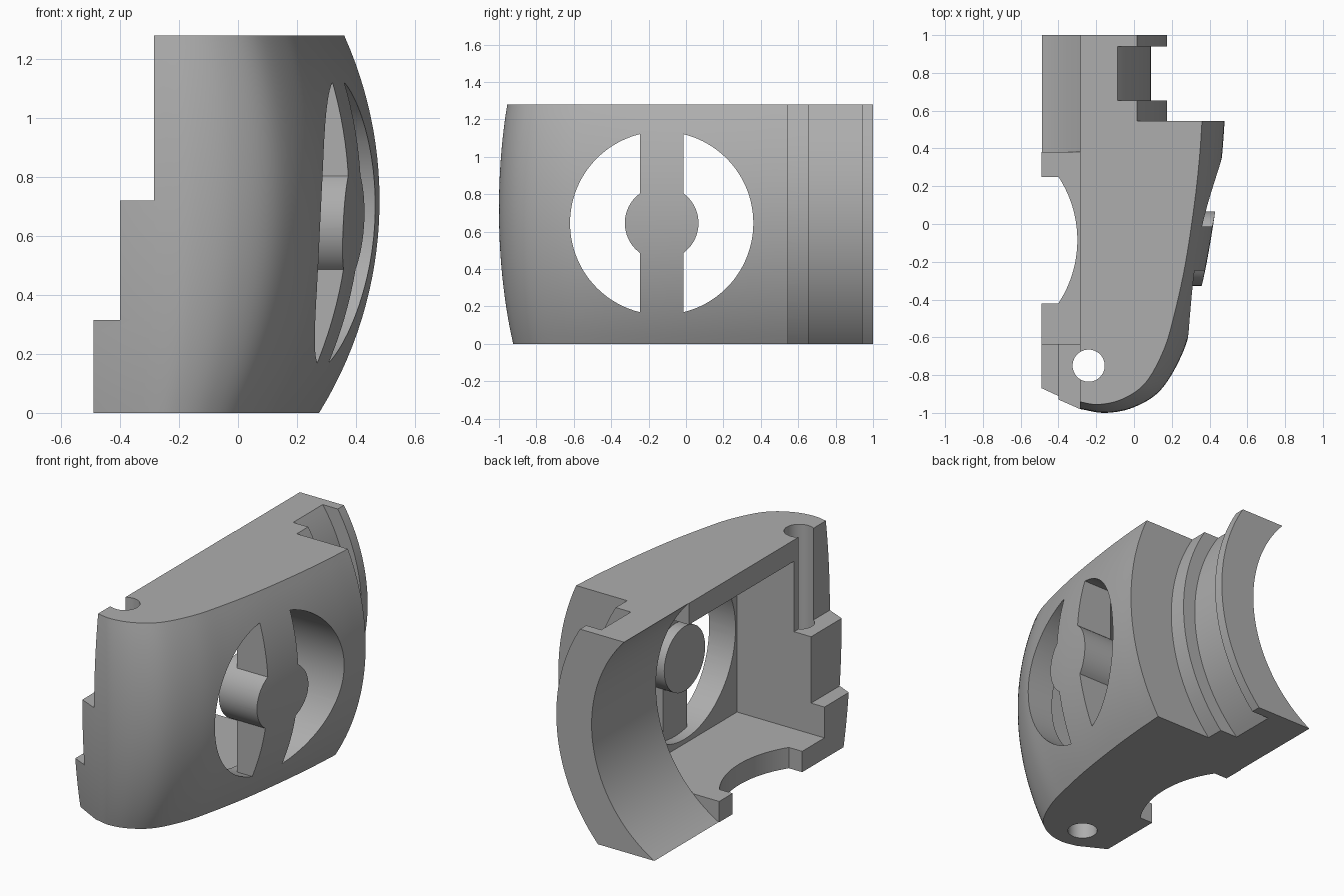
import bpy, bmesh, math
from mathutils import Vector

if "Cube" in bpy.data.objects:
    bpy.data.objects.remove(bpy.data.objects["Cube"])

grey = bpy.data.materials.new("plain_grey")
grey.use_nodes = True
COLOR = (0.42, 0.42, 0.42, 1)
grey.diffuse_color = COLOR
grey.node_tree.nodes["Principled BSDF"].inputs["Base Color"].default_value = COLOR

HEIGHT, FRONT_WALL, BORE_FRONT, BACK = 1.28, -0.635, 0.38, 0.545
AXIS_X, AXIS_Z = -0.887, 0.72          # shared centre of the long curved faces
LEFT = -0.49
HOLE_Y, HOLE_Z = -0.13, 0.645          # round side window


def make_object(name, bm):
    bmesh.ops.recalc_face_normals(bm, faces=bm.faces)
    mesh = bpy.data.meshes.new(name)
    bm.to_mesh(mesh)
    bm.free()
    mesh.materials.append(grey)
    obj = bpy.data.objects.new(name, mesh)
    bpy.context.collection.objects.link(obj)
    return obj


def prism(name, points, axis, low, high):
    """Extrude a 2D profile along the named axis."""
    place = {"x": lambda a, b, c: (c, a, b),
             "y": lambda a, b, c: (a, c, b),
             "z": lambda a, b, c: (a, b, c)}[axis]
    bm = bmesh.new()
    bottom = [bm.verts.new(place(a, b, low)) for a, b in points]
    top = [bm.verts.new(place(a, b, high)) for a, b in points]
    bm.faces.new(bottom)
    bm.faces.new(top)
    n = len(points)
    for i in range(n):
        j = (i + 1) % n
        bm.faces.new((bottom[i], bottom[j], top[j], top[i]))
    return make_object(name, bm)


def box(name, x, y, z):
    return prism(name, [(x[0], y[0]), (x[1], y[0]), (x[1], y[1]), (x[0], y[1])], "z", *z)


def arc(cx, cy, r, start, end, steps=32):
    angles = [start + (end - start) * i / steps for i in range(steps + 1)]
    return [(cx + r * math.cos(a), cy + r * math.sin(a)) for a in angles]


def circle(cx, cy, r, steps=64):
    return arc(cx, cy, r, 0, math.tau, steps)[:-1]


def combine(target, tool, operation):
    mod = target.modifiers.new(operation, "BOOLEAN")
    mod.operation = operation
    mod.solver = "EXACT"
    mod.object = tool
    bpy.context.view_layer.objects.active = target
    bpy.ops.object.modifier_apply(modifier=mod.name)
    bpy.data.objects.remove(tool)


def smooth_path(points, steps=6):
    """Pass a rounded curve through the points."""
    p = [Vector(q) for q in points]
    p = [2 * p[0] - p[1]] + p + [2 * p[-1] - p[-2]]
    out = []
    for a, b, c, d in zip(p, p[1:], p[2:], p[3:]):
        for i in range(steps):
            t = i / steps
            out.append(0.5 * (2 * b + (c - a) * t + (2 * a - 5 * b + 4 * c - d) * t * t
                              + (3 * b - a - 3 * c + d) * t ** 3))
    return out + [p[-2]]


# Bulged shell: plan outline pulled in toward the top and bottom
outline = smooth_path([(0.48, BACK), (0.465, 0.35), (0.435, 0.1), (0.38, -0.23),
                       (0.315, -0.5), (0.25, -0.7), (0.14, -0.88), (0, -0.97),
                       (-0.15, -1.0), (-0.285, -0.98)])
outline += [Vector((LEFT, -0.89)), Vector((LEFT, BACK))]
bm = bmesh.new()
rings = []
LEVELS = 28
R_OUTER = 0.48 - AXIS_X
for k in range(LEVELS + 1):
    z = HEIGHT * k / LEVELS
    inset = R_OUTER - math.sqrt(R_OUTER ** 2 - (z - AXIS_Z) ** 2)
    rings.append([bm.verts.new((p.x - inset * (p.x - LEFT) / 0.97,
                                p.y + 0.37 * inset * (BACK - p.y) / 1.54, z))
                  for p in outline])
n = len(outline)
for low, high in zip(rings, rings[1:]):
    for i in range(n):
        j = (i + 1) % n
        bm.faces.new((low[i], low[j], high[j], high[i]))
bm.faces.new(rings[0])
bm.faces.new(rings[-1])
body = make_object("housing", bm)


# Grooved rear collar
def collar(r, y0, y1):
    pts = arc(AXIS_X, AXIS_Z, r, -math.asin(AXIS_Z / r),
              math.asin((HEIGHT - AXIS_Z) / r), 40)
    combine(body, prism("collar", pts + [(LEFT, HEIGHT), (LEFT, 0)], "y", y0, y1), "UNION")


collar(0.977, 0.5, 0.97)
collar(1.062, 0.49, 0.655)
collar(1.062, 0.94, 1.0)

# Rear bore
combine(body, prism("bore", circle(AXIS_X, AXIS_Z, 0.824, 128), "y", BORE_FRONT, 1.2),
        "DIFFERENCE")

# Stepped open side
combine(body, box("upper_step", (-1, -0.285), (-1.2, BORE_FRONT), (0.72, 1.5)), "DIFFERENCE")
combine(body, box("lower_step", (-1, -0.4), (-1.2, BORE_FRONT), (0.315, 1.4)), "DIFFERENCE")

# Inner cavity
combine(body, box("cavity", (-1.1, 0.1), (FRONT_WALL, BORE_FRONT), (0.127, 1.15)), "DIFFERENCE")

# Floor notch
half = math.asin(0.335 / 0.61)
notch = arc(-0.91, -0.085, 0.61, -half, half) + [(-0.7, 0.25), (-0.7, -0.42)]
combine(body, prism("notch", notch, "z", -0.2, 0.3), "DIFFERENCE")

# Pin hole
combine(body, prism("pin_hole", circle(-0.24, -0.75, 0.085, 48), "z", -0.2, 1.5), "DIFFERENCE")

# Round side window, leaving a bar with a central boss
R_WIN, R_BOSS, BAR = 0.49, 0.197, 0.117
win, boss = math.acos(BAR / R_WIN), math.acos(BAR / R_BOSS)
up = math.pi / 2
for turn in (0, math.pi):
    pts = (arc(HOLE_Y, HOLE_Z, R_WIN, turn - win, turn + win, 48)
           + arc(HOLE_Y, HOLE_Z, R_BOSS, turn + boss, turn - boss, 24))
    combine(body, prism("window", pts, "x", 0.0, 0.8), "DIFFERENCE")
    # Recess behind the bar, above and below the boss
    mid = turn + up
    pts = (arc(HOLE_Y, HOLE_Z, R_WIN, mid - up + win, mid + up - win, 12)
           + arc(HOLE_Y, HOLE_Z, R_BOSS, mid + up - boss, mid - up + boss, 12))
    combine(body, prism("bar_recess", pts, "x", 0.0, 0.165), "DIFFERENCE")

bpy.ops.object.select_all(action="DESELECT")
body.select_set(True)
bpy.context.view_layer.objects.active = body
bpy.ops.object.shade_smooth_by_angle(angle=math.radians(25))
